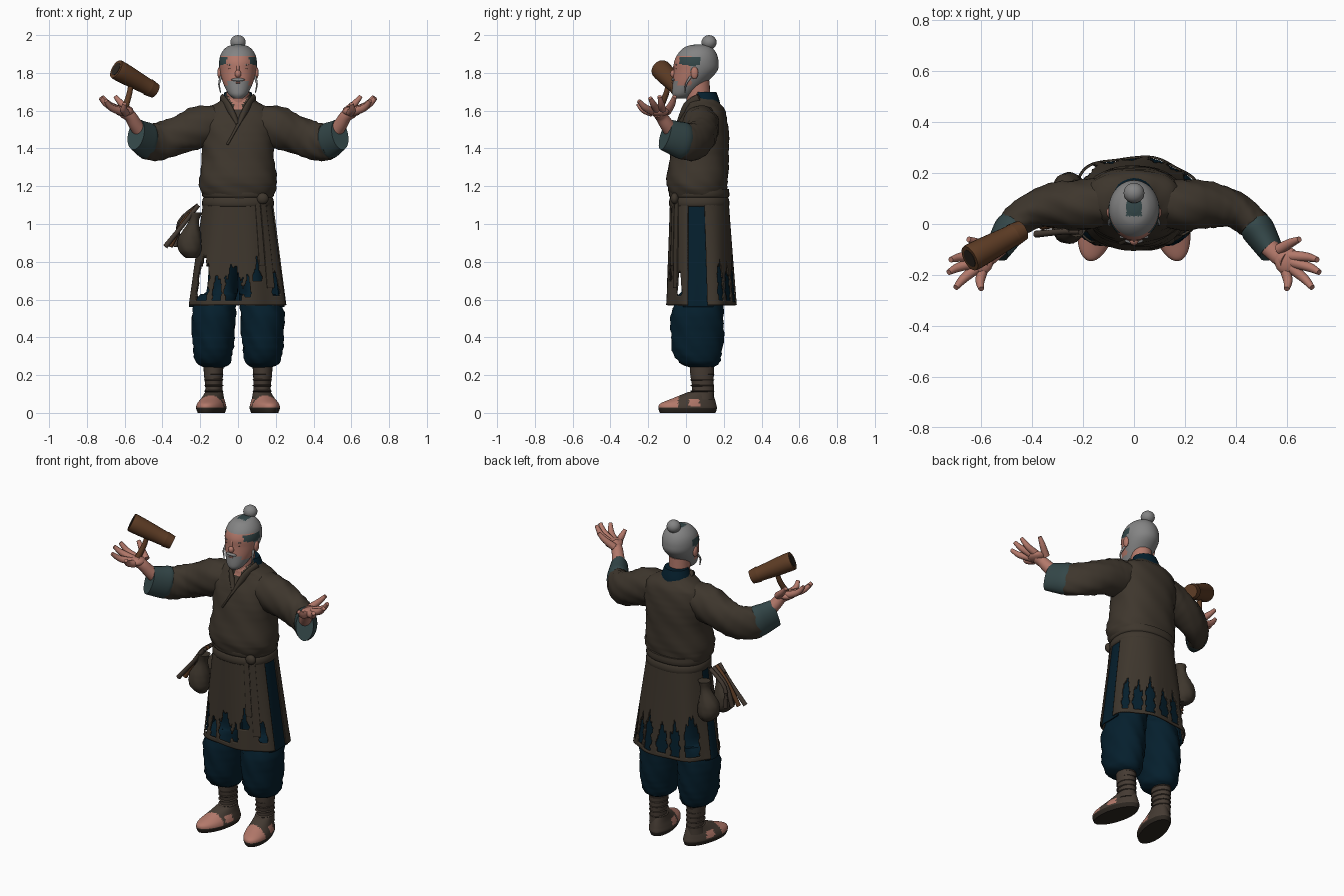
import bpy, bmesh, math
from mathutils import Matrix, Vector

if "Cube" in bpy.data.objects:
    bpy.data.objects.remove(bpy.data.objects["Cube"], do_unlink=True)


def material(name, *rgb):
    mat = bpy.data.materials.new(name)
    mat.use_nodes = True
    mat.diffuse_color = (*rgb, 1)
    mat.node_tree.nodes["Principled BSDF"].inputs["Base Color"].default_value = (*rgb, 1)
    return mat


coat = material("coat brown", .048, .037, .026)
navy = material("navy cloth", .0015, .0135, .026)
teal = material("teal lining", .034, .063, .066)
skin = material("skin", .45, .19, .145)
grey = material("grey hair", .23, .23, .23)
wood = material("mallet wood", .11, .045, .018)
leather = material("boot leather", .06, .044, .033)
dark = material("dark sole", .026, .02, .015)


def finish(name, bm, mats, rule=None, angle=50):
    """Turn a bmesh into a smooth object; rule(centre) picks the material of a face."""
    bmesh.ops.recalc_face_normals(bm, faces=bm.faces)
    for face in bm.faces:
        face.smooth = True
        if rule:
            face.material_index = rule(face.calc_center_median())
    mesh = bpy.data.meshes.new(name)
    bm.to_mesh(mesh)
    bm.free()
    mesh.set_sharp_from_angle(angle=math.radians(angle))
    for mat in mats:
        mesh.materials.append(mat)
    obj = bpy.data.objects.new(name, mesh)
    bpy.context.collection.objects.link(obj)
    return obj


def spline(pts, steps):
    """Catmull-Rom interpolation through tuples of any length."""
    out = []
    for i in range(len(pts) - 1):
        p0, p1, p2, p3 = pts[max(i - 1, 0)], pts[i], pts[i + 1], pts[min(i + 2, len(pts) - 1)]
        for k in range(steps):
            t = k / steps
            out.append([b + t * (c - a) / 2 + t * t * (a - 2.5 * b + 2 * c - d / 2)
                        + t ** 3 * (3 * b - 3 * c + d - a) / 2
                        for a, b, c, d in zip(p0, p1, p2, p3)])
    return out + [list(pts[-1])]


def boxy(value, power):
    return math.copysign(abs(value) ** power, value)


def loft(name, mats, stations, side=1, level=False, steps=4, n=24, fold=0, power=1, rule=None):
    """Skin ellipses (x, y, z, radius across, radius up) along a path; level keeps them horizontal."""
    pts = spline([(side * s[0], *s[1:4], s[-1]) for s in stations], steps)
    bm = bmesh.new()
    rings = []
    for i, (x, y, z, ra, rb) in enumerate(pts):
        u, v = Vector((1, 0, 0)), Vector((0, 1, 0))
        if not level:
            t = (Vector(pts[min(i + 1, len(pts) - 1)][:3]) - Vector(pts[max(i - 1, 0)][:3])).normalized()
            u = t.cross(Vector((0, 0, 1))).normalized()
            v = u.cross(t)
        ring = []
        for k in range(n):
            a = math.tau * k / n
            w = 1 + fold * math.sin(4 * a + 9 * i / steps) * math.sin(3 * a - 5 * i / steps)
            offset = ra * boxy(math.cos(a), power) * u + rb * boxy(math.sin(a), power) * v
            ring.append(bm.verts.new(Vector((x, y, z)) + w * offset))
        rings.append(ring)
    for low, high in zip(rings, rings[1:]):
        for k in range(n):
            bm.faces.new((low[k], low[k - 1], high[k - 1], high[k]))
    bm.faces.new(rings[0])
    bm.faces.new(rings[-1])
    return finish(name, bm, mats, rule)


def blob(name, mat, centre, size):
    bm = bmesh.new()
    bmesh.ops.create_uvsphere(bm, u_segments=20, v_segments=12, radius=1)
    for v in bm.verts:
        v.co = Vector(centre) + Vector(a * b for a, b in zip(v.co, size))
    return finish(name, bm, [mat])


# Torso with an open neckline, belt and crossed lapels
loft("torso", [coat, skin],
     [(0, .07, 1.13, .17, .15), (0, .06, 1.18, .20, .155), (0, .06, 1.24, .205, .163),
      (0, .07, 1.35, .19, .156), (0, .08, 1.45, .195, .148), (0, .09, 1.54, .2, .13),
      (0, .1, 1.605, .172, .105), (0, .09, 1.645, .105, .085), (0, .085, 1.68, .065, .068)],
     level=True, n=56, fold=.025, power=.88,
     rule=lambda c: int(c.z > 1.605 and c.y < .06 and abs(c.x) < (c.z - 1.59) * .6))
loft("neck", [skin], [(0, .07, 1.58, .06, .06), (0, .06, 1.76, .06, .065)], level=True)
loft("collar", [navy, coat], [(0, .1, 1.6, .1, .085), (0, .1, 1.65, .088, .078), (0, .095, 1.7, .07, .065)],
     level=True, rule=lambda c: int(c.y < .06 or c.z < 1.635))
lapel = [(.085, .07, 1.67, .012, .02), (.05, .0, 1.62, .012, .022),
         (.0, -.035, 1.53, .02, .009), (-.06, -.066, 1.42, .02, .006)]
loft("left_lapel", [coat], lapel)
loft("right_lapel", [coat], lapel[:3], -1)
loft("belt", [coat], [(0, .07, 1.09, .18, .152), (0, .07, 1.1, .19, .16), (0, .07, 1.13, .188, .158),
     (0, .07, 1.14, .182, .153), (0, .07, 1.15, .19, .16), (0, .07, 1.185, .187, .157)],
     level=True, steps=2, n=40, power=.88)
blob("belt_knot", coat, (.13, -.06, 1.135), (.032, .022, .03))


# Skirt panels: angle is measured from the front towards the model's left
def skirt_point(deg, z, grow=1):
    t = (1.15 - z) / .58
    a = math.radians(deg)
    ripple = grow * (1 + .03 * t * math.sin(7 * a))
    return Vector(((.178 + .08 * t) * boxy(math.sin(a), .88) * ripple,
                   .07 + .012 * t - (.15 + .03 * t) * boxy(math.cos(a), .88) * ripple, z))


# Tears as (angle, half width, bottom, top)
tears = [(-49, 13, .6, .84), (-24, 6, .6, .74), (-5, 9, .6, .79), (9, 4, .61, .74), (23, 6, .7, .82),
         (52, 6, .62, .77), (-132, 13, .6, .84), (-160, 7, .59, .8), (-178, 6, .6, .78),
         (162, 7, .59, .82), (142, 8, .6, .79), (122, 6, .6, .82)]


def torn(deg, z):
    for mid, half, low, high in tears:
        off = (deg - mid + 180) % 360 - 180
        top = high - .09 * abs(off / half) - .02 * math.sin(deg)
        if abs(off) < half + 1.2 * math.sin(90 * z) and low < z < top:
            return True
    return False


def panel(name, mat, start, end, low, high, grow=1, tattered=False):
    cols, rows = max(4, int((end - start) / 1.2)), 64
    bm = bmesh.new()
    at = lambda i, j: (start + (end - start) * i / cols, low + (high - low) * j / rows)
    grid = [[bm.verts.new(skirt_point(*at(i, j), grow)) for j in range(rows + 1)] for i in range(cols + 1)]
    for i in range(cols):
        for j in range(rows):
            if not (tattered and torn(*at(i + .5, j + .5))):
                bm.faces.new((grid[i][j], grid[i + 1][j], grid[i + 1][j + 1], grid[i][j + 1]))
    bmesh.ops.delete(bm, geom=[v for v in bm.verts if not v.link_faces], context='VERTS')
    obj = finish(name, bm, [mat])
    shell = obj.modifiers.new("thickness", 'SOLIDIFY')
    shell.thickness = .008
    shell.offset = 0


panel("skirt_front", coat, -80, 70, .57, 1.12, tattered=True)
panel("skirt_back", coat, 98, 260, .57, 1.12, tattered=True)
panel("left_side_lining", navy, 60, 108, .56, 1.11, .96)
panel("back_lining", navy, 108, 212, .58, .9, .95)
panel("right_side_lining", navy, -108, -76, .56, 1.11, .96)
panel("left_belt_tail", coat, 36, 48, .66, 1.12, 1.03)
panel("right_belt_tail", coat, 26, 35, .78, 1.12, 1.025)


# Limbs, built once for each side
def foot_colour(c):
    if c.z < .024:
        return 2
    toes = c.y < -.04 - .3 * (abs(c.x) - .125) and c.z > .028
    instep = .0 < c.y < .055 and .035 < c.z < .075
    return 0 if toes or instep else 1


fingers = {"thumb": ((.57, -.1, 1.595), (.615, -.075, 1.635), (.65, -.06, 1.675)),
           "index": ((.615, -.125, 1.6), (.68, -.13, 1.63), (.72, -.14, 1.675)),
           "middle": ((.62, -.15, 1.6), (.69, -.17, 1.63), (.728, -.19, 1.667)),
           "ring": ((.615, -.17, 1.595), (.67, -.215, 1.615), (.7, -.25, 1.652)),
           "little": ((.595, -.18, 1.59), (.605, -.225, 1.605), (.6, -.255, 1.637))}
for side, label in ((1, "left_"), (-1, "right_")):
    loft(label + "sleeve", [coat], [(.1, .09, 1.54, .09, .09), (.2, .075, 1.513, .1, .112),
         (.3, .075, 1.477, .09, .1), (.39, .057, 1.444, .073, .1), (.46, .01, 1.433, .065, .098),
         (.49, -.03, 1.442, .061, .092)], side, n=32, fold=.05)
    loft(label + "cuff", [teal], [(.468, .0, 1.435, .06, .09), (.485, -.02, 1.442, .066, .098),
         (.51, -.06, 1.455, .06, .092), (.54, -.11, 1.474, .05, .085)], side)
    loft(label + "forearm", [skin], [(.51, -.07, 1.48, .04), (.545, -.105, 1.53, .036),
         (.57, -.13, 1.57, .033), (.6, -.145, 1.595, .036)], side)
    blob(label + "palm", skin, (side * .602, -.145, 1.595), (.05, .055, .026))
    for finger, joints in fingers.items():
        loft(label + finger + "_finger", [skin], [(*p, r) for p, r in zip(joints, (.022, .018, .011))],
             side, n=12)
    loft(label + "trouser_leg", [navy], [(.125, .085, .24, .05, .06), (.13, .07, .265, .09, .105),
         (.132, .06, .33, .105, .132), (.13, .06, .42, .113, .14), (.128, .06, .53, .116, .138),
         (.108, .075, .62, .1, .118), (.08, .08, .68, .079, .105), (.075, .08, 1.08, .08, .1)],
         side, level=True, n=32, fold=.05)
    loft(label + "shin_wrap", [leather], [(.13, .085, .07, .05, .062), (.128, .09, .13, .045, .057),
         (.13, .085, .2, .05, .062), (.13, .085, .27, .054, .065)], side, level=True)
    for k in range(5):
        z = .115 + .03 * k
        loft(label + "lace", [leather], [(.128, .086, z - .005, .043, .055), (.128, .086, z, .052, .065),
             (.128, .086, z + .005, .043, .055)], side, level=True, steps=2)
    foot = loft(label + "foot", [skin, leather, dark],
                [(.125, .007, 0, .065, .15), (.125, .007, .025, .074, .158),
                 (.125, .01, .05, .069, .15), (.125, .04, .078, .056, .112), (.125, .075, .11, .046, .066)],
                side, level=True, steps=8, n=72, rule=foot_colour)
    heel = Vector((side * .125, .08, 0))
    foot.matrix_world = (Matrix.Translation(heel) @ Matrix.Rotation(side * math.radians(13), 4, 'Z')
                         @ Matrix.Translation(-heel))


# Head: hair, face, beard and bound patches share one form
def head_colour(c):
    temple = abs(c.x) > .05 and -.035 < c.y < .075 and 1.835 + .2 * abs(c.y - .03) < c.z < 1.885
    crown = c.z > 1.925 and abs(c.x) < .03 and .03 < c.y < .09
    if temple or crown:
        return 2
    face = c.y < .025 and 1.757 < c.z < 1.89
    cheek = c.y < .03 and abs(c.x) > .055 and 1.735 < c.z < 1.8
    return int(face or cheek)


loft("head", [grey, skin, teal], [(0, -.025, 1.665, .025, .035), (0, -.015, 1.69, .052, .058),
     (0, .02, 1.75, .08, .09), (0, .05, 1.81, .096, .115), (0, .055, 1.86, .1, .117),
     (0, .06, 1.905, .088, .1), (0, .065, 1.938, .058, .068), (0, .07, 1.95, .02, .025)],
     level=True, steps=8, n=72, rule=head_colour)
blob("nose", skin, (0, -.068, 1.795), (.017, .016, .02))
blob("nose_bridge", skin, (0, -.058, 1.82), (.01, .011, .035))
blob("moustache", grey, (0, -.066, 1.764), (.036, .012, .009))
blob("lower_lip", skin, (0, -.071, 1.748), (.014, .006, .004))
blob("hair_bun", grey, (0, .122, 1.962), (.041, .04, .038))
for side, label in ((1, "left_"), (-1, "right_")):
    blob(label + "ear", skin, (side * .097, .045, 1.8), (.012, .02, .033))
    blob(label + "eye", dark, (side * .036, -.051, 1.822), (.014, .005, .0018))
    blob(label + "eyebrow", grey, (side * .038, -.051, 1.843), (.02, .006, .003))
    loft(label + "side_lock", [grey], [(.09, .025, 1.78, .008), (.1, .0, 1.74, .005), (.092, -.005, 1.695, .003)],
         side, n=8)

# Mallet balanced on the right hand
big, small = Vector((-.645, -.135, 1.82)), Vector((-.44, -.025, 1.705))
along = lambda t, r: (*big.lerp(small, t), r)
loft("mallet_head", [wood], [along(0, .05), along(.03, .054), along(.3, .052), along(.8, .043),
     along(.83, .046), along(1, .04)], steps=2)
loft("mallet_face", [dark], [along(-.01, .036), along(.02, .036)], steps=1)
loft("mallet_handle", [wood], [(-.565, -.09, 1.76, .013), (-.575, -.105, 1.69, .015),
     (-.6, -.14, 1.61, .018)], n=14)

# Pouches and tool sticks hung from the belt on the right
for name, y in (("front_pouch", -.015), ("rear_pouch", .14)):
    loft(name, [coat], [(-.245, y, .82, .03, .03), (-.255, y, .86, .06, .06), (-.255, y, .93, .06, .057),
         (-.235, y, 1.01, .028, .032), (-.225, y, 1.06, .036, .036)], level=True, fold=.05)
for k in range(4):
    y = -.03 + .03 * k
    loft("tool_stick", [wood if k == 1 else leather], [(-.21, y, 1.1, .012), (-.28 - .01 * k, y, 1.01, .012),
         (-.385 + .025 * k, y - .01, .88, .014)], n=10)
